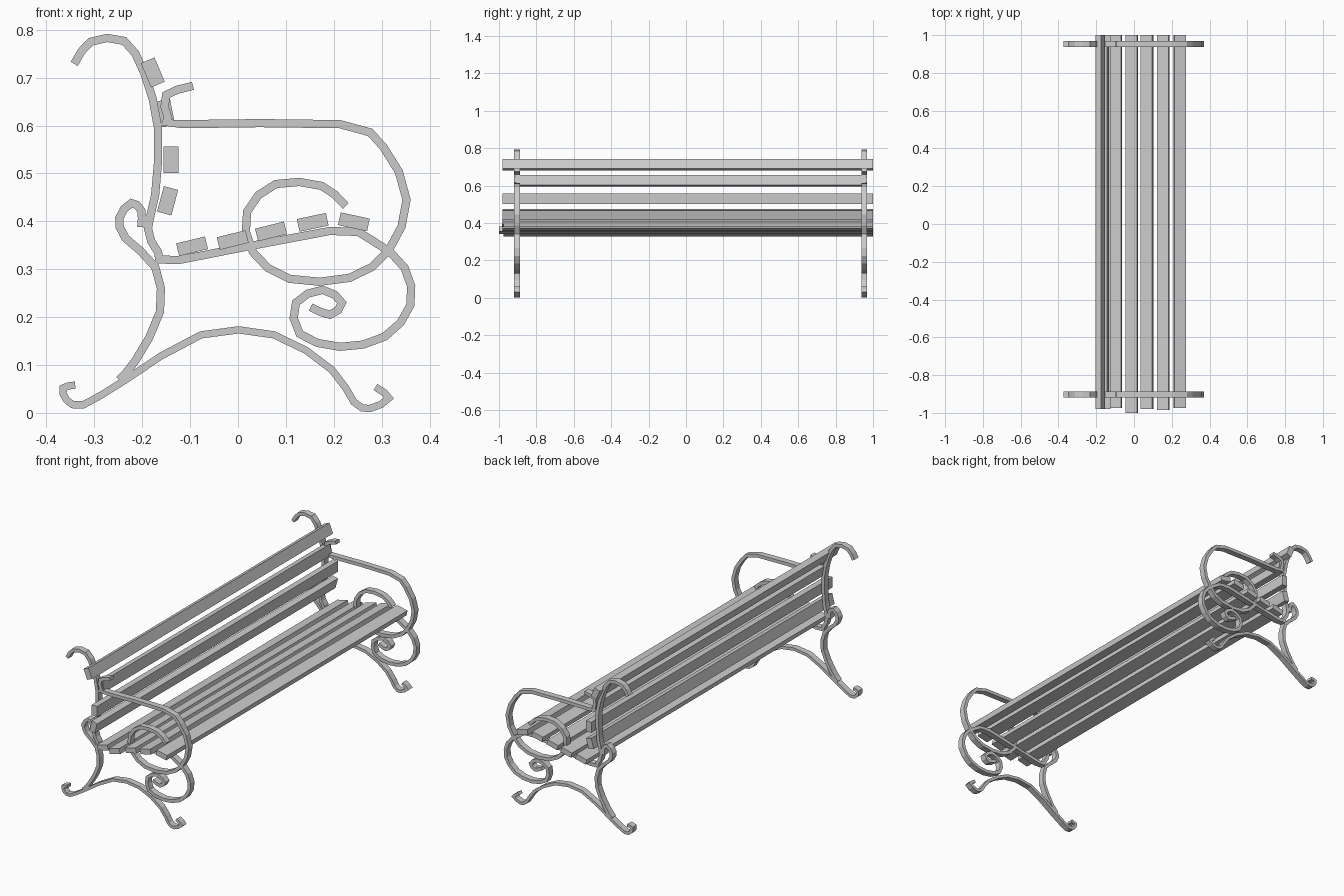
import bpy
import bmesh
import math
from mathutils import Vector, Matrix

cube = bpy.data.objects.get("Cube")
if cube:
    bpy.data.objects.remove(cube, do_unlink=True)

# One plain grey for the whole bench
grey = bpy.data.materials.new("light grey")
grey.use_nodes = True
colour = (0.6, 0.6, 0.6, 1)
grey.diffuse_color = colour
grey.node_tree.nodes["Principled BSDF"].inputs["Base Color"].default_value = colour


def add_object(name, bm):
    """Turn a bmesh into a flat shaded object with the bench material."""
    bmesh.ops.recalc_face_normals(bm, faces=bm.faces)
    mesh = bpy.data.meshes.new(name)
    bm.to_mesh(mesh)
    bm.free()
    mesh.materials.append(grey)
    obj = bpy.data.objects.new(name, mesh)
    bpy.context.collection.objects.link(obj)
    return obj


def smooth_path(points):
    """Insert one spline midpoint between each pair of control points."""
    pts = [Vector(p) for p in points]
    result = []
    for i in range(len(pts) - 1):
        a, b = pts[i], pts[i + 1]
        before = pts[i - 1] if i else a * 2 - b
        after = pts[i + 2] if i + 2 < len(pts) else b * 2 - a
        result += [a, (a + b) * 0.5625 - (before + after) * 0.0625]
    return result + [pts[-1]]


def iron_bar(name, points, y, width=0.017, depth=0.032):
    """Sweep a flat rectangular bar along a path in the side plane."""
    path = smooth_path(points)
    bm = bmesh.new()
    rings = []
    for i, p in enumerate(path):
        into = (p - path[max(i - 1, 0)]).normalized()
        out = (path[min(i + 1, len(path) - 1)] - p).normalized()
        tangent = (into + out).normalized()
        # mitre the corner so that the bar keeps its width
        mitre = max(tangent.dot(out if out.length else into), 0.7)
        side = Vector((-tangent.y, tangent.x)) * (width / 2 / mitre)
        ring = []
        for s, d in ((-1, -1), (1, -1), (1, 1), (-1, 1)):
            q = p + side * s
            ring.append(bm.verts.new((q.x, y + d * depth / 2, q.y)))
        rings.append(ring)
    for a, b in zip(rings, rings[1:]):
        for k in range(4):
            n = (k + 1) % 4
            bm.faces.new((a[k], a[n], b[n], b[k]))
    bm.faces.new(rings[0])
    bm.faces.new(rings[-1])
    return add_object(name, bm)


def slat(name, x, z, length, thickness, tilt, y_start, y_end):
    """A long plank running along y, tilted in the side plane."""
    bm = bmesh.new()
    place = (Matrix.Translation((x, (y_start + y_end) / 2, z))
             @ Matrix.Rotation(math.radians(-tilt), 4, "Y")
             @ Matrix.Diagonal((length, y_end - y_start, thickness, 1)))
    bmesh.ops.create_cube(bm, size=1, matrix=place)
    return add_object(name, bm)


# Iron bar paths as (x, z)
bars = {
    # top curl, backrest, seat rail and lower scroll in one bar
    "back_and_seat_rail": [
        (-.342, .729), (-.308, .775), (-.238, .777), (-.196, .71),
        (-.167, .595), (-.173, .455), (-.188, .386), (-.167, .336),
        (-.125, .319), (.192, .38), (.279, .361), (.348, .303),
        (.36, .225), (.306, .159), (.213, .138), (.129, .165),
        (.121, .23), (.177, .257), (.217, .23), (.192, .205), (.152, .221)],
    # small curl, armrest and the large ring under it
    "armrest": [
        (-.094, .683), (-.15, .664), (-.146, .616), (-.115, .603),
        (.213, .603), (.304, .555), (.352, .445), (.315, .34),
        (.233, .282), (.108, .28), (.031, .336), (.019, .42),
        (.079, .478), (.175, .474), (.225, .432)],
    "rear_leg": [
        (-.202, .388), (-.202, .422), (-.223, .438), (-.248, .407),
        (-.235, .365), (-.173, .305), (-.163, .211), (-.213, .111),
        (-.248, .069)],
    "foot_arch": [
        (-.34, .058), (-.365, .052), (-.358, .027), (-.323, .017),
        (-.235, .069), (-.077, .163), (.075, .163), (.196, .09),
        (.242, .023), (.275, .009), (.315, .031), (.287, .054)],
}

# Two identical iron end frames
for end, y in (("front", -.903), ("rear", .953)):
    for part, points in bars.items():
        width = 0.015 if part == "foot_arch" else 0.017
        iron_bar(f"{end}_{part}", points, y, width)

# Seat slats: x, z, tilt, near end
seat = [(-.096, .348, 13.5, -.975), (-.011, .361, 14, -1), (.069, .379, 14, -.98),
        (.156, .398, 12, -.985), (.242, .399, -12, -.975)]
for i, (x, z, tilt, near) in enumerate(seat, 1):
    slat(f"seat_slat_{i}", x, z, .062, .027, tilt, near, 1)

# Back slats: x, z, tilt, near end, far end
back = [(-.147, .443, 75, -.98, 1), (-.14, .529, 90, -.98, 1),
        (-.152, .626, 101, -.91, .96), (-.178, .711, 113, -.98, 1)]
for i, (x, z, tilt, near, far) in enumerate(back, 1):
    slat(f"back_slat_{i}", x, z, .055, .031, tilt, near, far)
